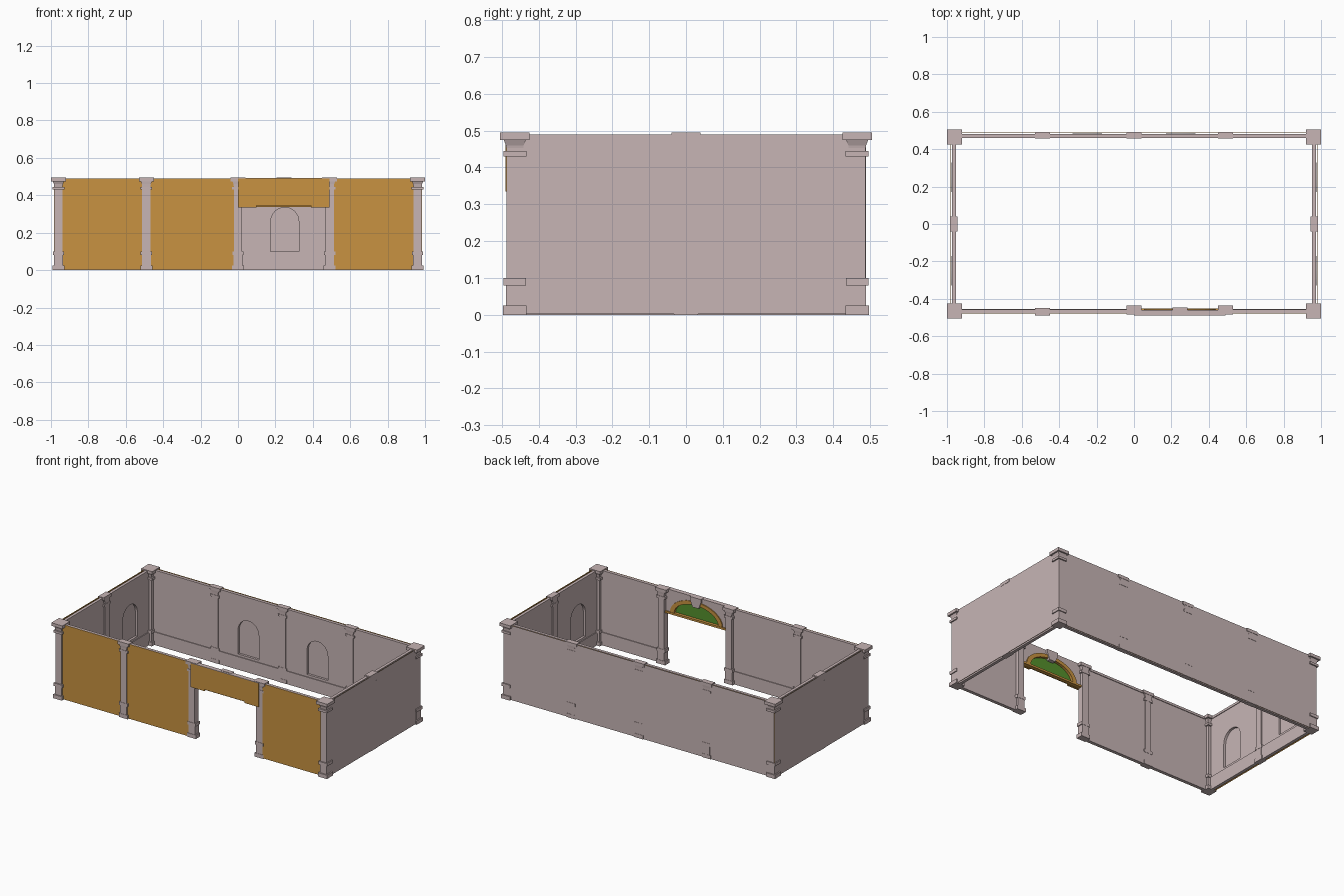
import bpy, bmesh, math
from mathutils import Matrix

if "Cube" in bpy.data.objects:
    bpy.data.objects.remove(bpy.data.objects["Cube"], do_unlink=True)


def material(name, rgb):
    m = bpy.data.materials.new(name)
    m.use_nodes = True
    m.diffuse_color = (*rgb, 1)
    m.node_tree.nodes["Principled BSDF"].inputs["Base Color"].default_value = (*rgb, 1)
    return m


STONE = material("pale_stone", (0.57, 0.46, 0.46))
GOLD = material("ochre", (0.58, 0.29, 0.052))
GREEN = material("leaf_green", (0.09, 0.28, 0.026))

TOP = 0.49
# Each wall is drawn facing +y, then turned about the room centre
BACK = Matrix()
LEFT = Matrix.Rotation(-math.pi / 2, 4, "Z")
RIGHT = Matrix.Rotation(math.pi / 2, 4, "Z")


def finish(name, bm, mats):
    bmesh.ops.recalc_face_normals(bm, faces=bm.faces)
    me = bpy.data.meshes.new(name)
    bm.to_mesh(me)
    bm.free()
    for m in mats:
        me.materials.append(m)
    ob = bpy.data.objects.new(name, me)
    bpy.context.collection.objects.link(ob)
    return ob


def prism(name, outline, y0, y1, mat, turn=BACK, outer=None):
    """Extrude an (x, z) outline from y0 to y1; outer recolours the y1 face."""
    bm = bmesh.new()
    a = [bm.verts.new((x, y0, z)) for x, z in outline]
    b = [bm.verts.new((x, y1, z)) for x, z in outline]
    bm.faces.new(a)
    bm.faces.new(b).material_index = 1 if outer else 0
    for i in range(len(a)):
        j = (i + 1) % len(a)
        bm.faces.new((a[i], a[j], b[j], b[i]))
    bm.transform(turn)
    return finish(name, bm, [mat, outer] if outer else [mat])


def rect(x0, x1, z0, z1):
    return [(x0, z0), (x1, z0), (x1, z1), (x0, z1)]


def arch(c, half, base, spring, rise, n=16):
    """Arch outline from the lower left foot to the lower right foot."""
    arc = [(c - half * math.cos(math.pi * i / n),
            spring + rise * math.sin(math.pi * i / n)) for i in range(n + 1)]
    return arc if spring == base else [(c - half, base)] + arc + [(c + half, base)]


# Height and relative width of the classical column outline
COLUMN = [(0, .8), (.025, .8), (.025, .6), (.08, .6), (.08, .75), (.1, .75),
          (.1, .55), (.43, .55), (.43, .78), (.445, .78), (.445, .55),
          (.46, .6), (.475, .75), (.475, 1), (.495, 1)]


def column(name, cx, cy, hx, hy, flat_x=0, flat_y=0):
    """Loft square rings; flat reduces how far the outline steps on an axis."""
    bm = bmesh.new()
    rings = []
    for z, f in COLUMN:
        sx = hx * (flat_x + (1 - flat_x) * f)
        sy = hy * (flat_y + (1 - flat_y) * f)
        rings.append([bm.verts.new((cx + i * sx, cy + j * sy, z))
                      for i, j in ((-1, -1), (1, -1), (1, 1), (-1, 1))])
    for lo, hi in zip(rings, rings[1:]):
        for i in range(4):
            j = (i + 1) % 4
            bm.faces.new((lo[i], lo[j], hi[j], hi[i]))
    bm.faces.new(rings[0])
    bm.faces.new(rings[-1])
    return finish(name, bm, [STONE])


def wall_run(name, x0, x1, y, turn=BACK, niches=()):
    """Inner wall with arched niches, skirting board and crown strip."""
    outline = [(x0, .1)]
    for c in niches:
        outline += arch(c, .075, .1, .26, .075)
    outline += [(x1, .1), (x1, TOP), (x0, TOP)]
    prism(name + "_wall", outline, y, y + .015, STONE, turn)
    prism(name + "_dado", rect(x0, x1, 0, .1), y, y + .015, STONE, turn)
    prism(name + "_skirting", rect(x0, x1, 0, .085), y - .005, y, STONE, turn)
    prism(name + "_crown", rect(x0, x1, .475, TOP), y - .004, y, STONE, turn)
    for i, c in enumerate(niches):
        prism(f"{name}_niche_back_{i + 1}", arch(c, .08, .095, .26, .08),
              y + .015, y + .019, STONE, turn)


def shell(name, half, y, turn):
    """Thin outer skin, stone outside and ochre inside."""
    prism(name, rect(-half, half, .002, TOP), y - .002, y, GOLD, turn, STONE)


# Back and side walls
wall_run("back", -.94, .94, .465, BACK, (-.25, .25))
shell("back_outer_skin", .981, .488, BACK)
for side, turn in (("left", LEFT), ("right", RIGHT)):
    wall_run(side, -.45, .45, .957, turn, (-.25, .25))
    shell(side + "_outer_skin", .486, .983, turn)

# Front walls on both sides of the doorway
HALF_TURN = Matrix.Rotation(math.pi, 4, "Z")
for side, x0, x1 in (("front_right", -.94, 0), ("front_left", .49, .94)):
    wall_run(side, -x1, -x0, .46, HALF_TURN)
    prism(side + "_outer_skin", rect(x0, x1, .002, TOP), -.479, -.477, GOLD)

# Corner columns
for sx, x_name in ((1, "left"), (-1, "right")):
    for sy, y_name in ((1, "back"), (-1, "front")):
        column(f"{y_name}_{x_name}_column", sx * .96, sy * .465, .04, .04)
    column(x_name + "_pilaster", sx * .965, 0, .02, .04, flat_x=.6)

# Wall pilasters
for i, x in enumerate((-.49, 0, .49)):
    column(f"back_pilaster_{i + 1}", x, .474, .04, .0175, flat_y=.6)
column("front_pilaster", -.49, -.47, .04, .02, flat_y=.6)
for x, side in ((0, "right"), (.49, "left")):
    column(f"door_{side}_pilaster", x, -.46, .04, .0245, flat_y=.6)

# Lintel over the doorway
MID = .245
prism("lintel_front", [(0, .335), (.1, .335), (.1, .345), (.39, .345),
                       (.39, .335), (.49, .335), (.49, TOP), (0, TOP)],
      -.49, -.477, GOLD)
prism("lintel_cap", rect(0, .49, TOP, .493), -.49, -.46, STONE)

# Fanlight on the inner side of the lintel
BASE = .35
prism("fanlight_surround", [(0, BASE)] + arch(MID, .19, BASE, BASE, .115)
      + [(.49, BASE), (.49, TOP), (0, TOP)], -.476, -.46, STONE)
prism("fanlight_arch", arch(MID, .19, BASE, BASE, .115)
      + arch(MID, .16, BASE, BASE, .092)[::-1], -.476, -.454, GOLD)
prism("fanlight_panel", arch(MID, .175, BASE, BASE, .1), -.476, -.471, GREEN)
prism("fanlight_sill", rect(.015, .475, .337, BASE), -.477, -.452, GOLD)
prism("keystone", [(MID - .022, .43), (MID + .022, .43), (MID + .04, .475),
                   (MID + .04, .495), (MID - .04, .495), (MID - .04, .475)],
      -.476, -.447, STONE)
